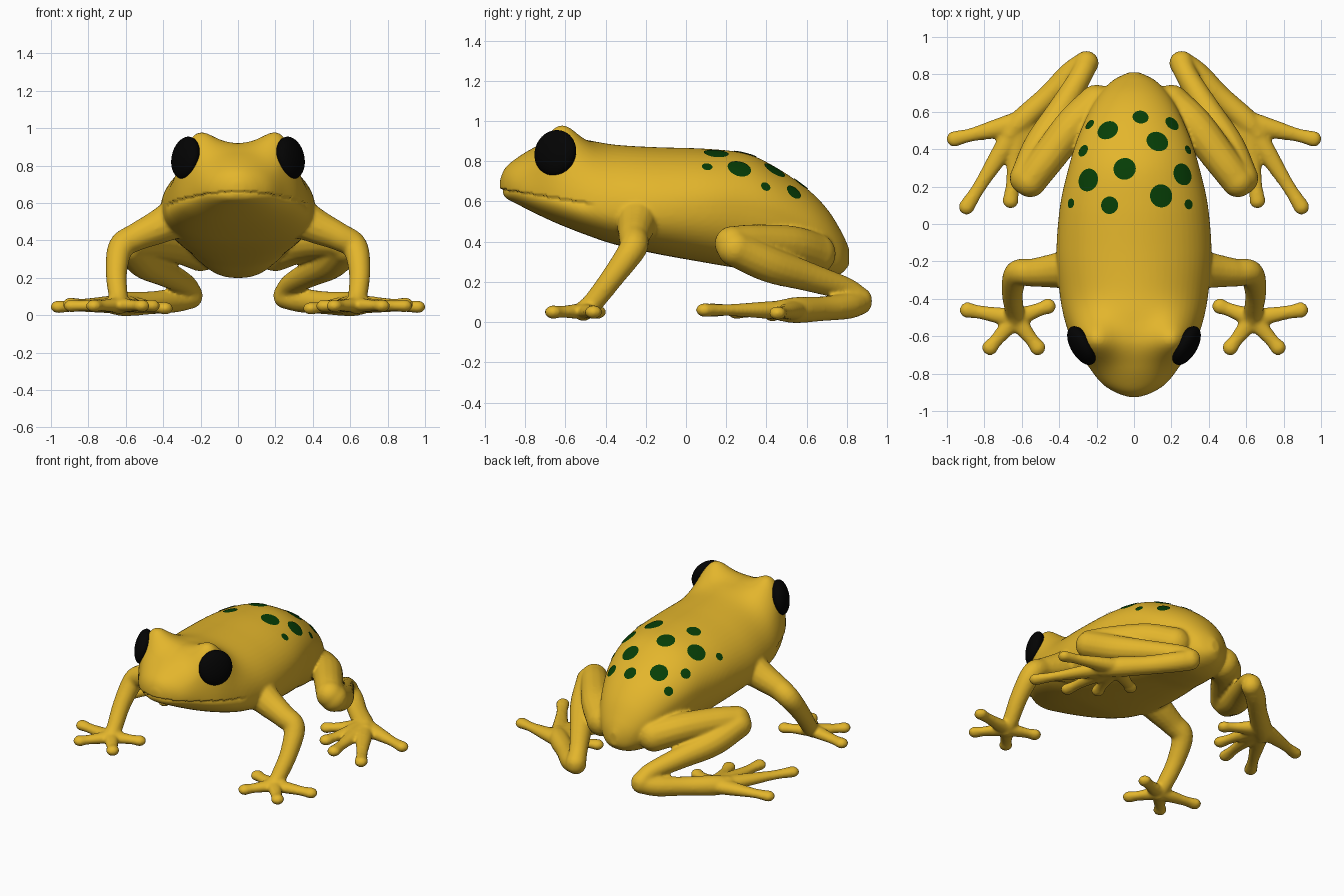
import bpy, bmesh, math
from mathutils import Vector, Matrix
from mathutils.bvhtree import BVHTree

if "Cube" in bpy.data.objects:
    bpy.data.objects.remove(bpy.data.objects["Cube"], do_unlink=True)


def make_material(name, colour):
    mat = bpy.data.materials.new(name)
    mat.use_nodes = True
    mat.diffuse_color = (*colour, 1)
    node = next(n for n in mat.node_tree.nodes if n.type == "BSDF_PRINCIPLED")
    node.inputs["Base Color"].default_value = (*colour, 1)
    node.inputs["Roughness"].default_value = 0.6
    return mat


yellow = make_material("golden skin", (0.77, 0.465, 0.025))
green = make_material("dark green", (0.002, 0.048, 0.002))
black = make_material("eye black", (0.001, 0.001, 0.001))


def make_object(name, bm, mat):
    mesh = bpy.data.meshes.new(name)
    bm.to_mesh(mesh)
    bm.free()
    mesh.materials.append(mat)
    obj = bpy.data.objects.new(name, mesh)
    bpy.context.collection.objects.link(obj)
    mesh.shade_smooth()
    return obj


def smooth_path(rows, steps):
    """Catmull-Rom interpolation of rows of any width."""
    pts = [Vector(r) for r in rows]
    pts = [pts[0] * 2 - pts[1]] + pts + [pts[-1] * 2 - pts[-2]]
    out = []
    for a, b, c, d in zip(pts, pts[1:], pts[2:], pts[3:]):
        for i in range(steps):
            t = i / steps
            out.append(b + (c - a) * (t / 2) + (a * 2 - b * 5 + c * 4 - d) * (t * t / 2)
                       + (b * 3 - a - c * 3 + d) * (t ** 3 / 2))
    return out + [pts[-2]]


def loft(bm, rings):
    """Join rings of points into a skin and return the rings of vertices."""
    loops = [[bm.verts.new(p) for p in ring] for ring in rings]
    for a, b in zip(loops, loops[1:]):
        for i in range(len(a)):
            j = (i + 1) % len(a)
            bm.faces.new((a[i], b[i], b[j], a[j]))
    return loops


def solid_loft(bm, rings):
    loops = loft(bm, rings)
    bm.faces.new(loops[0])
    bm.faces.new(loops[-1][::-1])


def tube(bm, rows, side, flat=1, steps=6):
    """Round limb through (x, y, z, radius) rows with ball ends."""
    path = smooth_path(rows, steps)
    spots = [Vector((p[0] * side, p[1], p[2])) for p in path]
    squash = Matrix.Diagonal((1, 1, flat))
    u = Vector((0.1, 0.2, 1))
    rings = []
    for i, (c, p) in enumerate(zip(spots, path)):
        t = (spots[min(i + 1, len(spots) - 1)] - spots[max(i - 1, 0)]).normalized()
        u = (u - t * u.dot(t)).normalized()
        v = t.cross(u)
        angles = [k * math.tau / 14 for k in range(14)]
        rings.append([c + squash @ (u * math.cos(a) + v * math.sin(a)) * p[3] for a in angles])
    solid_loft(bm, rings)
    for c, p in ((spots[0], path[0]), (spots[-1], path[-1])):
        bmesh.ops.create_icosphere(bm, subdivisions=3, radius=p[3],
                                   matrix=Matrix.Translation(c) @ squash.to_4x4())


def digit(bm, base, tip, radii, side):
    """Flattened finger or toe with a rounded pad at its tip."""
    a, b = Vector(base), Vector(tip)
    tube(bm, [(*a.lerp(b, f), r) for f, r in zip((0, 0.35, 0.75, 1), radii)], side, 0.8)


# Body and head: y, half width, top, widest height, bottom
sections = [
    (-0.925, 0.03, 0.71, 0.68, 0.65), (-0.9, 0.1, 0.765, 0.68, 0.615),
    (-0.85, 0.175, 0.81, 0.67, 0.59), (-0.76, 0.245, 0.865, 0.65, 0.545),
    (-0.64, 0.325, 0.915, 0.62, 0.49), (-0.5, 0.375, 0.905, 0.58, 0.435),
    (-0.35, 0.4, 0.882, 0.56, 0.385), (-0.15, 0.415, 0.87, 0.56, 0.34),
    (0.1, 0.395, 0.862, 0.58, 0.295), (0.3, 0.35, 0.838, 0.58, 0.26),
    (0.45, 0.305, 0.768, 0.55, 0.225), (0.6, 0.24, 0.665, 0.48, 0.2),
    (0.7, 0.18, 0.565, 0.41, 0.21), (0.77, 0.11, 0.455, 0.35, 0.24),
    (0.81, 0.03, 0.37, 0.32, 0.28)]


def body_ring(row):
    y, w, top, mid, low = row
    ring = []
    for k in range(64):
        c, s = math.cos(k * math.tau / 64), math.sin(k * math.tau / 64)
        if s < 0:  # fuller belly
            c = math.copysign(abs(c) ** 0.84, c)
            s = -abs(s) ** 0.84
        x, z = w * c, mid + s * (top - mid if s > 0 else mid - low)
        # raised brow above each eye
        brow = math.exp(-((abs(x) - 0.235) / 0.12) ** 2 - ((y + 0.625) / 0.125) ** 2)
        ring.append((x, y, z + 0.135 * brow * max(0, min(1, 2 * s))))
    return ring


bm = bmesh.new()
solid_loft(bm, [body_ring(r) for r in smooth_path(sections, 6)])

# Limbs
arm = [(0.33, -0.24, 0.52, 0.11), (0.43, -0.25, 0.47, 0.092), (0.54, -0.26, 0.42, 0.076),
       (0.625, -0.265, 0.365, 0.07), (0.65, -0.36, 0.23, 0.058),
       (0.64, -0.46, 0.1, 0.052), (0.635, -0.51, 0.055, 0.05)]
thigh = [(0.2, 0.64, 0.34, 0.105), (0.33, 0.52, 0.38, 0.1),
         (0.47, 0.34, 0.395, 0.092), (0.555, 0.23, 0.39, 0.088)]
shin = [(0.575, 0.245, 0.365, 0.09), (0.5, 0.42, 0.285, 0.09), (0.39, 0.61, 0.225, 0.073),
        (0.285, 0.79, 0.165, 0.06), (0.255, 0.86, 0.11, 0.066)]
foot = [(0.255, 0.86, 0.1, 0.066), (0.34, 0.8, 0.08, 0.066), (0.46, 0.68, 0.067, 0.062),
        (0.6, 0.55, 0.06, 0.066), (0.66, 0.48, 0.058, 0.055)]
finger_tips = [(0.89, -0.46), (0.77, -0.66), (0.515, -0.66), (0.46, -0.44)]
toe_tips = [(0.96, 0.455, 0.045), (0.895, 0.092, 0.06), (0.66, 0.125, 0.06),
            (0.51, 0.25, 0.05), (0.39, 0.43, 0.037)]

for side in (1, -1):
    for limb in (arm, thigh, shin, foot):
        tube(bm, limb, side)
    for tip in finger_tips:
        digit(bm, (0.635, -0.505, 0.055), (*tip, 0.05), (0.052, 0.045, 0.037, 0.043), side)
    for tip in toe_tips:
        digit(bm, (0.61, 0.54, 0.06), tip, (0.066, 0.053, 0.037, 0.043), side)

# Fuse everything into one smooth skin
bmesh.ops.recalc_face_normals(bm, faces=bm.faces)
skin = make_object("frog_skin", bm, yellow)
remesh = skin.modifiers.new("Fuse", "REMESH")
remesh.mode = "VOXEL"
remesh.voxel_size = 0.01
soften = skin.modifiers.new("Soften", "SMOOTH")
soften.factor = 0.5
soften.iterations = 8
depsgraph = bpy.context.evaluated_depsgraph_get()
fused = bpy.data.meshes.new_from_object(skin.evaluated_get(depsgraph))
skin.modifiers.clear()
skin.data = fused
fused.materials.clear()
fused.materials.append(yellow)

# Mouth: the jaw steps in below the upper lip
normals = [v.normal.copy() for v in fused.vertices]
for v, n in zip(fused.vertices, normals):
    drop = 0.66 - 0.155 * (v.co.y + 0.92) - v.co.z
    if v.co.y < -0.45 and drop > 0:
        fade = min(1, (-0.45 - v.co.y) / 0.06)
        v.co -= n * 0.017 * fade * math.exp(-drop / 0.03)
fused.shade_smooth()

# Eyes
for side, name in ((1, "left_eye"), (-1, "right_eye")):
    facing = Vector((0.86 * side, -0.5, 0.2)).to_track_quat("Z", "Y").to_matrix().to_4x4()
    place = Matrix.Translation((0.28 * side, -0.65, 0.842))
    bm = bmesh.new()
    bmesh.ops.create_uvsphere(bm, u_segments=40, v_segments=24, radius=1,
                              matrix=place @ facing @ Matrix.Diagonal((0.115, 0.115, 0.056, 1)))
    make_object(name, bm, black)

# Back spots: thin patches laid on the skin, as x, y, radius
spots = [(-0.14, 0.5, 0.058), (0.035, 0.57, 0.043), (0.203, 0.535, 0.042), (-0.235, 0.53, 0.03),
         (0.125, 0.44, 0.06), (-0.27, 0.39, 0.034), (0.287, 0.395, 0.025), (-0.05, 0.295, 0.06),
         (-0.245, 0.235, 0.062), (0.26, 0.265, 0.06), (0.145, 0.15, 0.062),
         (-0.13, 0.1, 0.047), (-0.335, 0.11, 0.026), (0.29, 0.105, 0.027)]
tree = BVHTree.FromPolygons([v.co for v in fused.vertices],
                            [p.vertices[:] for p in fused.polygons])
bm = bmesh.new()
for x, y, radius in spots:
    centre, n, _, _ = tree.ray_cast(Vector((x, y, 2)), Vector((0, 0, -1)))
    u = n.orthogonal().normalized()
    w = n.cross(u)
    rings = []
    for r in (radius * f for f in (0.15, 0.4, 0.7, 1)):
        ring = []
        for a in (k * math.tau / 24 for k in range(24)):
            p = centre + (u * math.cos(a) + w * math.sin(a)) * r
            hit = tree.ray_cast(p + n * 0.1, -n)[0]
            ring.append((hit or p) + n * 0.004)
        rings.append(ring)
    bm.faces.new(loft(bm, rings)[0])
make_object("back_spots", bm, green)
